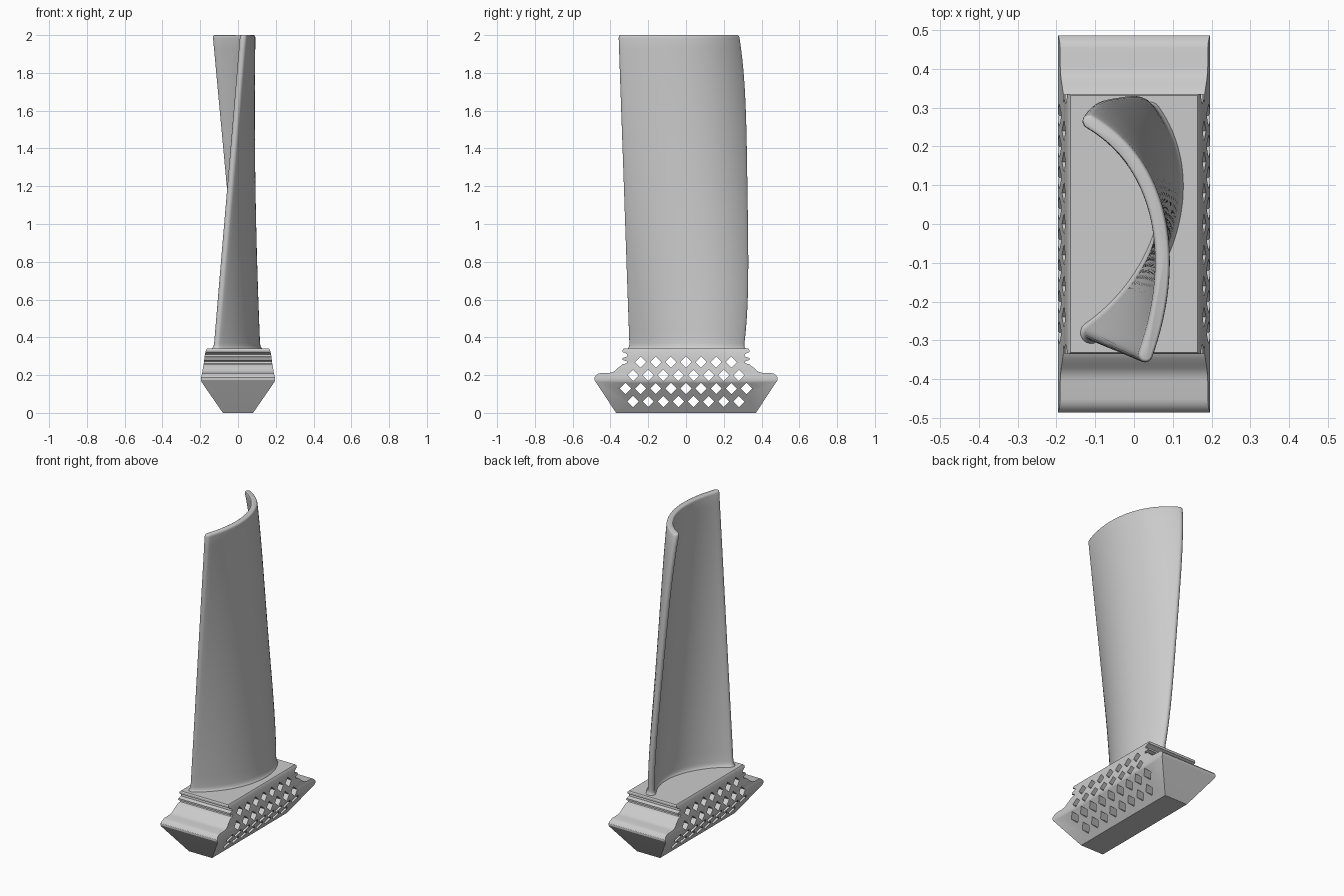
import bpy, bmesh, math
from mathutils import Vector

if "Cube" in bpy.data.objects:
    bpy.data.objects.remove(bpy.data.objects["Cube"])


def loft(name, rings):
    """Skin a stack of closed rings and cap both ends."""
    bm = bmesh.new()
    rows = [[bm.verts.new(p) for p in ring] for ring in rings]
    n = len(rows[0])
    for a, b in zip(rows, rows[1:]):
        for i in range(n):
            j = (i + 1) % n
            bm.faces.new((a[i], a[j], b[j], b[i]))
    bm.faces.new(rows[0][::-1])
    bm.faces.new(rows[-1])
    bmesh.ops.recalc_face_normals(bm, faces=bm.faces)
    mesh = bpy.data.meshes.new(name)
    bm.to_mesh(mesh)
    bm.free()
    obj = bpy.data.objects.new(name, mesh)
    bpy.context.collection.objects.link(obj)
    return obj


def select_only(obj):
    bpy.ops.object.select_all(action='DESELECT')
    obj.select_set(True)
    bpy.context.view_layer.objects.active = obj


def smooth(obj, degrees):
    select_only(obj)
    bpy.ops.object.shade_smooth_by_angle(angle=math.radians(degrees))


# Root block: rectangles (z, half width x, half depth y) with grooved ends
levels = [(0, .08, .37), (.165, .194, .479), (.175, .196, .485), (.187, .195, .485),
          (.199, .193, .477), (.207, .191, .466), (.211, .19, .452), (.212, .19, .405),
          (.216, .189, .388), (.225, .188, .373), (.237, .186, .362), (.247, .184, .348),
          (.258, .182, .335), (.262, .181, .314), (.272, .18, .31), (.28, .179, .335),
          (.291, .178, .335), (.298, .177, .312), (.309, .175, .31), (.318, .173, .325),
          (.322, .172, .335), (.334, .169, .335), (.34, .164, .331)]
root = loft("root_block", [[(-x, -y, z), (x, -y, z), (x, y, z), (-x, y, z)]
                           for z, x, y in levels])

# Staggered diamond holes running through the root
R = .03
bm = bmesh.new()
for z, count in ((.06, 8), (.129, 9), (.199, 8), (.269, 7)):
    for k in range(count):
        y = (k - (count - 1) / 2) * .08
        corners = [(y - R, z), (y, z - R), (y + R, z), (y, z + R)]
        left, right = [[bm.verts.new((x, a, b)) for a, b in corners] for x in (-.3, .3)]
        bm.faces.new(left[::-1])
        bm.faces.new(right)
        for i in range(4):
            j = (i + 1) % 4
            bm.faces.new((left[i], left[j], right[j], right[i]))
bmesh.ops.recalc_face_normals(bm, faces=bm.faces)
mesh = bpy.data.meshes.new("hole_cutter")
bm.to_mesh(mesh)
bm.free()
cutter = bpy.data.objects.new("hole_cutter", mesh)
bpy.context.collection.objects.link(cutter)
cutter.hide_render = True
mod = root.modifiers.new("holes", 'BOOLEAN')
mod.operation = 'DIFFERENCE'
mod.solver = 'EXACT'
mod.object = cutter
select_only(root)
bpy.ops.object.modifier_apply(modifier=mod.name)
bpy.data.objects.remove(cutter)
smooth(root, 30)

# Blade: curved centreline, blended from bottom to top, leading end first
BOTTOM = [Vector(p) for p in ((.04, .287), (.16, .12), (.09, -.14), (-.11, -.28))]
TOP = [Vector(p) for p in ((-.115, .262), (.08, .15), (.115, -.1), (.03, -.338))]
STEPS, CAP = 36, 8


def section(z, h):
    u = (z - .34) / 1.66
    ctrl = [a.lerp(b, u) for a, b in zip(BOTTOM, TOP)]
    bulge = .032 * (1 - (2 * u - 1) ** 4)
    pts = []
    for i in range(STEPS + 1):
        t = i / STEPS
        s = 1 - t
        p = (ctrl[0] * s**3 + ctrl[1] * 3 * s * s * t
             + ctrl[2] * 3 * s * t * t + ctrl[3] * t**3)
        p.y += bulge * s * s
        pts.append(p)
    tangents = [(pts[min(i + 1, STEPS)] - pts[max(i - 1, 0)]).normalized()
                for i in range(STEPS + 1)]
    normals = [Vector((-t.y, t.x)) for t in tangents]

    def round_end(p, n, t):
        return [p + (n * math.cos(a) + t * math.sin(a)) * h
                for a in (math.pi * k / CAP for k in range(1, CAP))]

    ring = [p + n * h for p, n in zip(pts, normals)]
    ring += round_end(pts[-1], normals[-1], tangents[-1])
    ring += [p - n * h for p, n in zip(pts[::-1], normals[::-1])]
    ring += round_end(pts[0], -normals[0], -tangents[0])
    return [(p.x, p.y, z) for p in ring]


# Root fillet, even body, rounded tip
stack = [(.33, .03), (.341, .028), (.346, .024), (.355, .0205), (.37, .019)]
stack += [(.37 + 1.615 * k / 28, .019) for k in range(1, 29)]
stack += [(1.993, .0175), (1.998, .015), (2.0, .011)]
blade = loft("blade", [section(z, h) for z, h in stack])
smooth(blade, 40)
